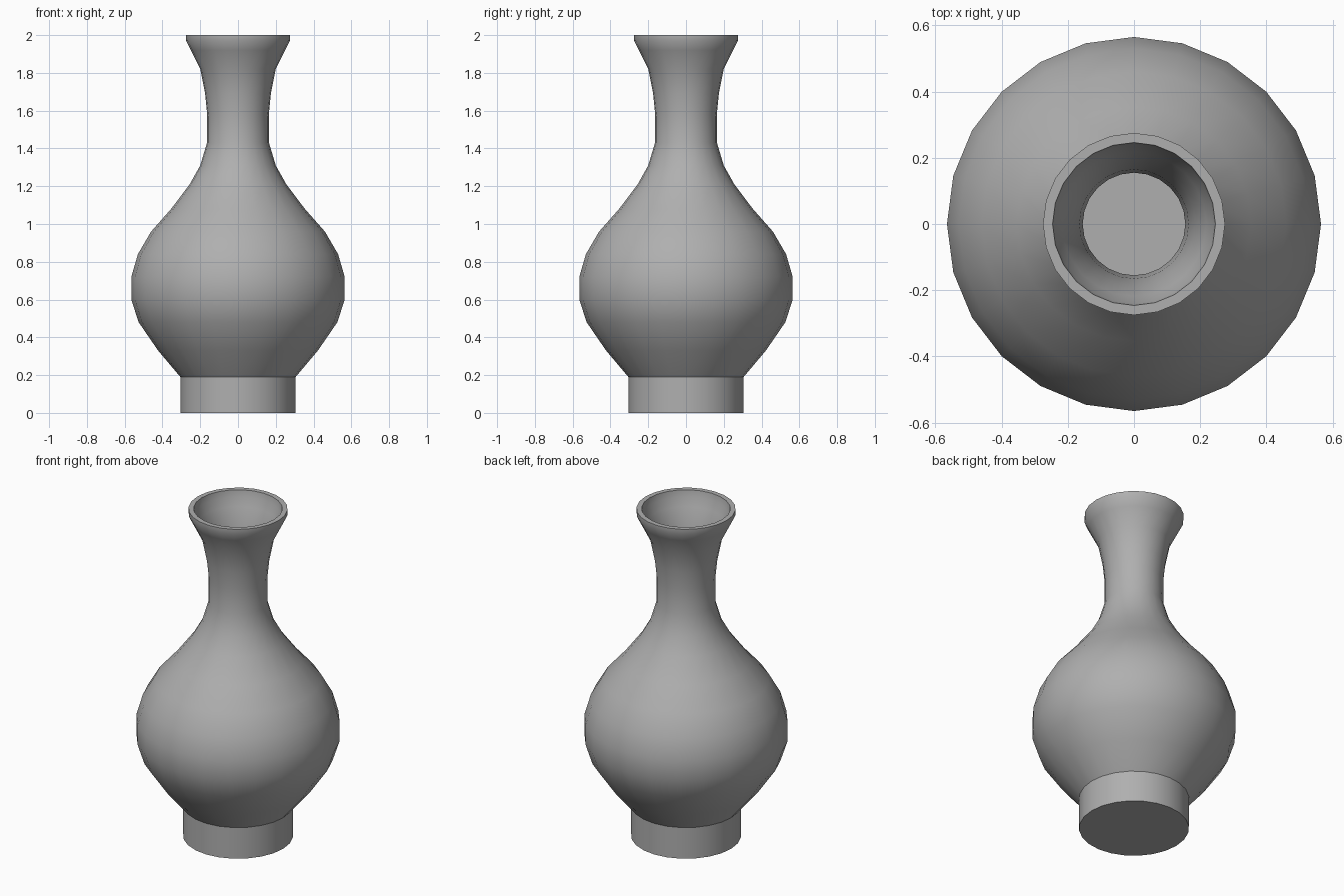
import bpy, bmesh
from math import cos, sin, tau, radians

if "Cube" in bpy.data.objects:
    bpy.data.objects.remove(bpy.data.objects["Cube"])

SIDES = 24


def lathe(name, profile, cap_start=False, cap_end=False):
    """Revolve (radius, height) points around z."""
    bm = bmesh.new()
    rings = [[bm.verts.new((r * cos(tau * i / SIDES), r * sin(tau * i / SIDES), z))
              for i in range(SIDES)] for r, z in profile]
    for a, b in zip(rings, rings[1:]):
        for i in range(SIDES):
            j = (i + 1) % SIDES
            bm.faces.new((a[i], a[j], b[j], b[i]))
    if cap_start:
        bm.faces.new(rings[0][::-1])
    if cap_end:
        bm.faces.new(rings[-1])
    mesh = bpy.data.meshes.new(name)
    bm.to_mesh(mesh)
    bm.free()
    obj = bpy.data.objects.new(name, mesh)
    bpy.context.collection.objects.link(obj)
    bpy.ops.object.select_all(action='DESELECT')
    obj.select_set(True)
    bpy.context.view_layer.objects.active = obj
    bpy.ops.object.shade_smooth_by_angle(angle=radians(35))
    return obj


# Outer silhouette: foot, belly, neck and flared lip
outer = [(0.305, 0), (0.305, 0.19), (0.423, 0.33), (0.526, 0.48), (0.565, 0.60),
         (0.565, 0.72), (0.53, 0.84), (0.46, 0.96), (0.354, 1.08), (0.256, 1.21),
         (0.20, 1.31), (0.164, 1.43), (0.163, 1.58), (0.174, 1.69), (0.20, 1.82),
         (0.25, 1.92), (0.275, 1.97), (0.275, 2.0)]

# Inner wall from the rim down the neck to the flat floor
inner = [(0.246, 2.0), (0.24, 1.96), (0.218, 1.91), (0.185, 1.81), (0.165, 1.69),
         (0.155, 1.57), (0.155, 1.42), (0.185, 1.31), (0.24, 1.20), (0.335, 1.07),
         (0.44, 0.95), (0.51, 0.83), (0.54, 0.72), (0.54, 0.60), (0.50, 0.48),
         (0.40, 0.33), (0.29, 0.21)]

vase = lathe("vase", outer + inner, cap_start=True, cap_end=True)

# Mid-grey glaze
glaze = bpy.data.materials.new("grey_glaze")
glaze.diffuse_color = (0.43, 0.43, 0.43, 1)
glaze.use_nodes = True
glaze.node_tree.nodes["Principled BSDF"].inputs["Base Color"].default_value = glaze.diffuse_color
vase.data.materials.append(glaze)
